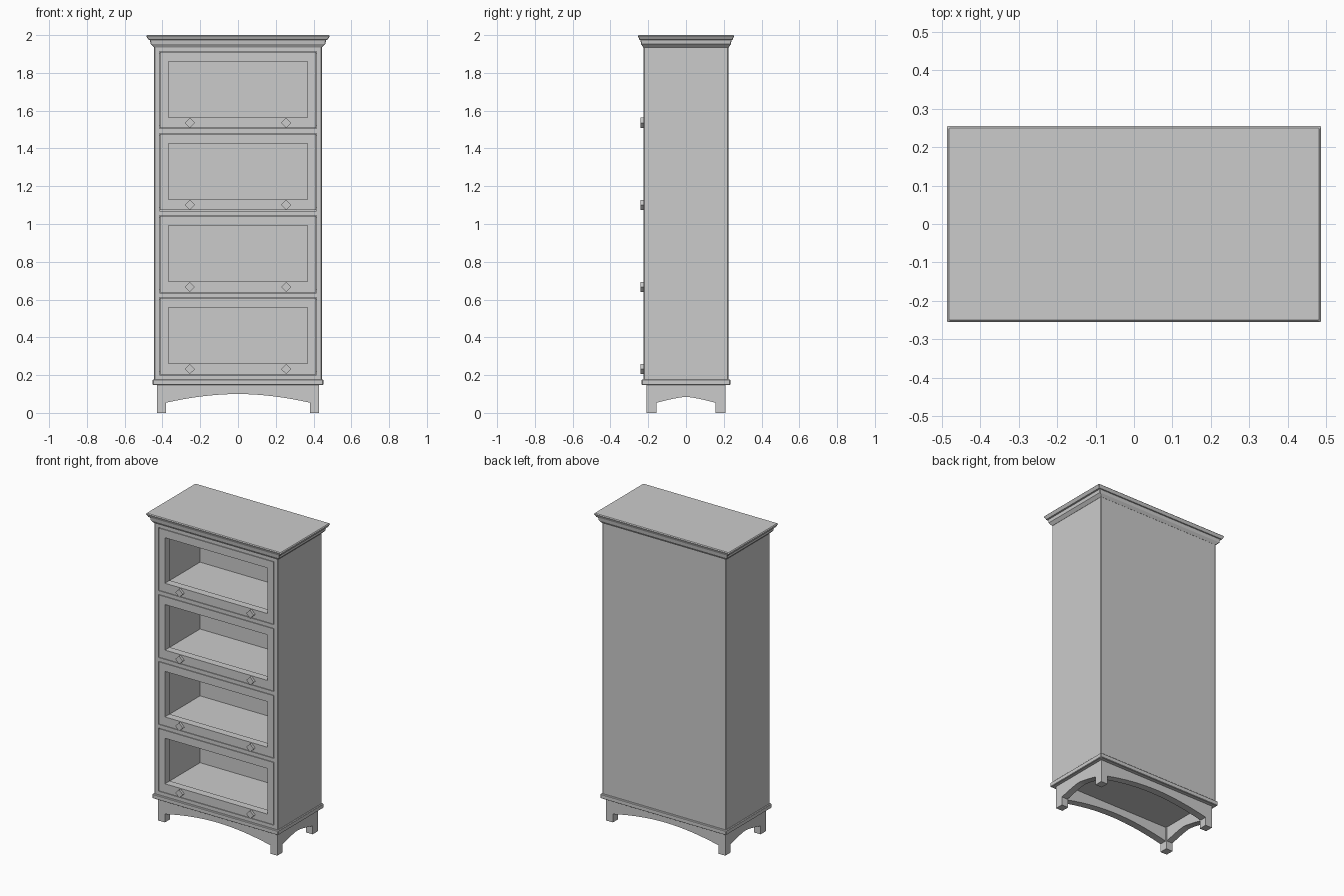
import bpy, bmesh, math

if "Cube" in bpy.data.objects:
    bpy.data.objects.remove(bpy.data.objects["Cube"])

def finish(name, bm):
    bmesh.ops.recalc_face_normals(bm, faces=bm.faces[:])
    me = bpy.data.meshes.new(name)
    bm.to_mesh(me)
    bm.free()
    ob = bpy.data.objects.new(name, me)
    bpy.context.collection.objects.link(ob)
    return ob

def add_box(bm, lo, hi):
    vs = bmesh.ops.create_cube(bm, size=1)["verts"]
    for v in vs:
        for i in range(3):
            v.co[i] = (lo[i] + hi[i]) / 2 + v.co[i] * (hi[i] - lo[i])

def box(name, lo, hi):
    bm = bmesh.new()
    add_box(bm, lo, hi)
    return finish(name, bm)

def loft(name, levels, c):
    """Stack of rectangles (half x, half y, z) with corners chamfered by c."""
    bm = bmesh.new()
    rings = []
    for hx, hy, z in levels:
        pts = [(hx - c, -hy), (hx, -hy + c), (hx, hy - c), (hx - c, hy),
               (-hx + c, hy), (-hx, hy - c), (-hx, -hy + c), (-hx + c, -hy)]
        rings.append([bm.verts.new((x, y, z)) for x, y in pts])
    for a, b in zip(rings, rings[1:]):
        for i in range(8):
            j = (i + 1) % 8
            bm.faces.new((a[i], a[j], b[j], b[i]))
    bm.faces.new(rings[0])
    bm.faces.new(rings[-1])
    return finish(name, bm)

def frame(name, outer, inner, y0, y1):
    """Rectangular frame; outer and inner are (half x, low z, high z)."""
    bm = bmesh.new()
    def ring(r, y):
        h, a, b = r
        return [bm.verts.new((x, y, z)) for x, z in ((-h, a), (h, a), (h, b), (-h, b))]
    loops = [ring(outer, y0), ring(inner, y0), ring(inner, y1), ring(outer, y1)]
    for k in range(4):
        a, b = loops[k], loops[(k + 1) % 4]
        for i in range(4):
            j = (i + 1) % 4
            bm.faces.new((a[i], a[j], b[j], b[i]))
    return finish(name, bm)

def apron(name, half, z_end, z_mid, z_top, thick, power, place, n=16):
    """Arched rail; place maps (along, depth, z) to a position."""
    bm = bmesh.new()
    cols = []
    for i in range(n + 1):
        t = -1 + 2 * i / n
        z = z_mid - (z_mid - z_end) * abs(t) ** power
        cols.append([bm.verts.new(place(t * half, d, h))
                     for d, h in ((0, z), (thick, z), (thick, z_top), (0, z_top))])
    for a, b in zip(cols, cols[1:]):
        for i in range(4):
            j = (i + 1) % 4
            bm.faces.new((a[i], a[j], b[j], b[i]))
    bm.faces.new(cols[0])
    bm.faces.new(cols[-1])
    return finish(name, bm)

PITCH = 0.4345
DOOR_Z = [0.204 + i * PITCH for i in range(4)]
DOOR_H = 0.404
FRONT = -0.225
DOOR_T = 0.05

def cut(target, boxes):
    bm = bmesh.new()
    for lo, hi in boxes:
        add_box(bm, lo, hi)
    cutter = finish("compartment_cutter", bm)
    cutter.hide_render = True
    mod = target.modifiers.new("compartments", "BOOLEAN")
    mod.operation = "DIFFERENCE"
    mod.solver = "EXACT"
    mod.object = cutter
    bpy.context.view_layer.objects.active = target
    bpy.ops.object.modifier_apply(modifier=mod.name)
    bpy.data.objects.remove(cutter)

# Case with four door openings, each with a compartment behind
case = loft("case", [(0.444, 0.225, 0.17), (0.444, 0.225, 1.945)], 0.004)
cut(case, [((-0.415, -0.3, z - 0.003), (0.415, FRONT + DOOR_T, z + DOOR_H + 0.003))
           for z in DOOR_Z])
cut(case, [((-0.42, FRONT + DOOR_T - 0.001, z + 0.014), (0.42, 0.21, z + DOOR_H - 0.01))
           for z in DOOR_Z])

# Door frames and diamond knobs
for n, z in enumerate(DOOR_Z, 1):
    frame(f"door_frame_{n}", (0.412, z, z + DOOR_H), (0.368, z + 0.057, z + 0.353),
          FRONT, FRONT + DOOR_T - 0.001)
    for side, sx in (("left", -1), ("right", 1)):
        bpy.ops.mesh.primitive_cylinder_add(
            vertices=4, radius=0.027, depth=0.018,
            location=(sx * 0.255, FRONT - 0.007, z + 0.028), rotation=(math.pi / 2, 0, 0))
        bpy.context.object.name = f"knob_{n}_{side}"

# Cornice
loft("cornice", [(0.445, 0.226, 1.935), (0.463, 0.238, 1.953), (0.466, 0.241, 1.974),
                 (0.475, 0.247, 1.976), (0.486, 0.255, 1.995), (0.481, 0.25, 2.0)], 0.003)

# Base moulding
loft("base_moulding", [(0.448, 0.231, 0.148), (0.452, 0.235, 0.151),
                       (0.452, 0.235, 0.174), (0.448, 0.231, 0.178)], 0.004)

# Legs
for fb, sy in (("front", -1), ("back", 1)):
    for lr, sx in (("left", -1), ("right", 1)):
        xs = sorted((sx * 0.38, sx * 0.428))
        ys = sorted((sy * 0.155, sy * 0.208))
        box(f"{fb}_{lr}_leg", (xs[0], ys[0], 0), (xs[1], ys[1], 0.15))

# Arched aprons between the legs
for s, long_name, short_name in ((-1, "front_apron", "left_apron"), (1, "back_apron", "right_apron")):
    apron(long_name, 0.38, 0.054, 0.1, 0.15, 0.047, 1.9,
          lambda a, d, z, s=s: (a, s * (0.208 - d), z))
    apron(short_name, 0.155, 0.054, 0.085, 0.15, 0.044, 1.35,
          lambda a, d, z, s=s: (s * (0.428 - d), a, z))
